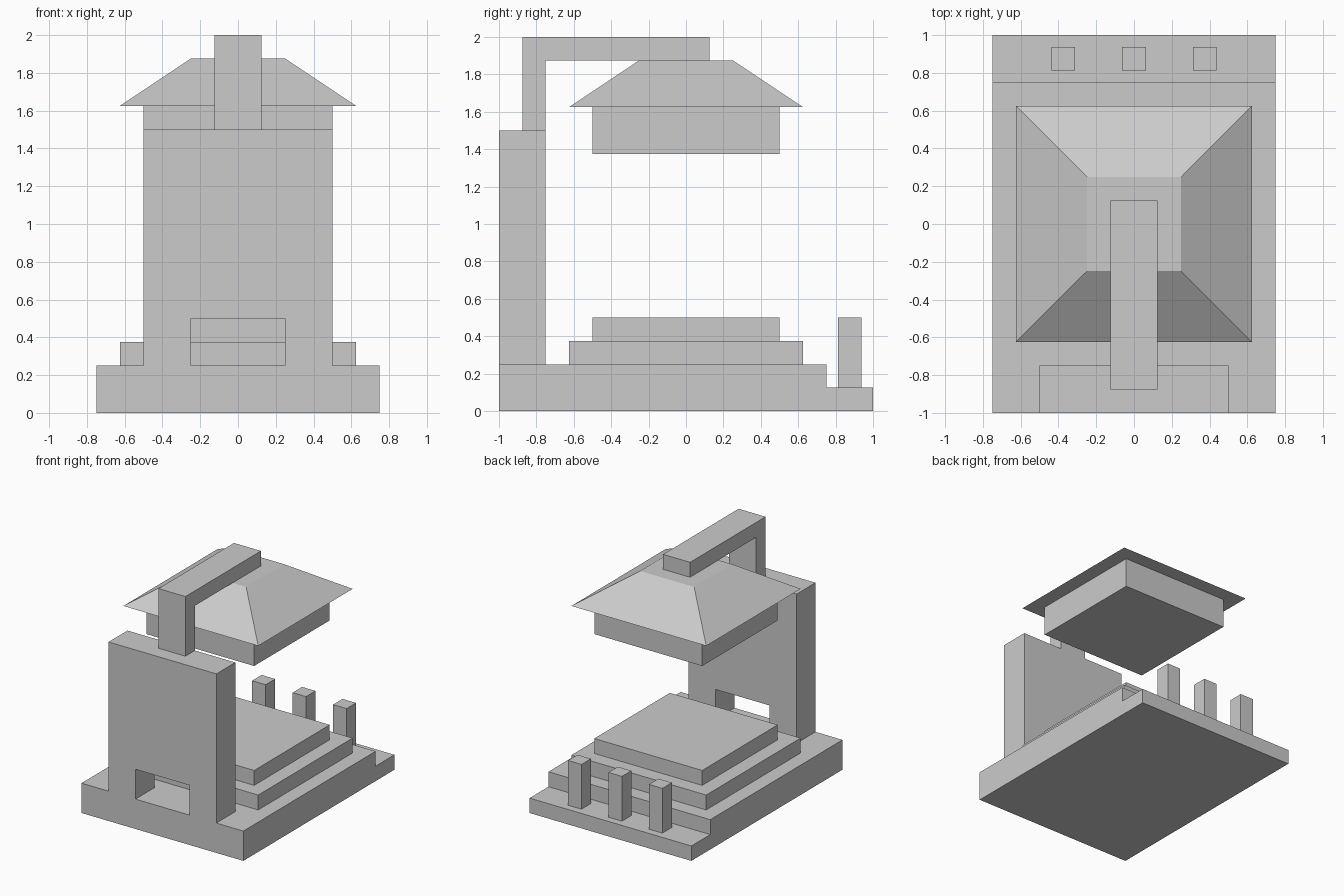
import bpy
import bmesh
from mathutils import Vector

cube = bpy.data.objects.get("Cube")
if cube:
    bpy.data.objects.remove(cube, do_unlink=True)

# Single stone colour
stone = bpy.data.materials.new("plain_grey")
stone.use_nodes = True
grey = (0.6, 0.6, 0.6, 1)
stone.diffuse_color = grey
stone.node_tree.nodes["Principled BSDF"].inputs["Base Color"].default_value = grey


def finish(name, bm):
    bmesh.ops.recalc_face_normals(bm, faces=bm.faces)
    mesh = bpy.data.meshes.new(name)
    bm.to_mesh(mesh)
    bm.free()
    mesh.materials.append(stone)
    obj = bpy.data.objects.new(name, mesh)
    bpy.context.collection.objects.link(obj)
    return obj


def extrude(name, points, depth):
    """Close a flat outline and extrude it along a vector."""
    bm = bmesh.new()
    face = bm.faces.new([bm.verts.new(p) for p in points])
    grown = bmesh.ops.extrude_face_region(bm, geom=[face])["geom"]
    verts = [g for g in grown if isinstance(g, bmesh.types.BMVert)]
    bmesh.ops.translate(bm, verts=verts, vec=Vector(depth))
    return finish(name, bm)


def side_profile(name, yz, half_width):
    return extrude(name, [(-half_width, y, z) for y, z in yz], (2 * half_width, 0, 0))


def tapered_block(name, center, bottom, top, z0, z1):
    """Square block whose half sizes may differ at the bottom and top."""
    bm = bmesh.new()
    bmesh.ops.create_cube(bm, size=2)
    for v in bm.verts:
        half = top if v.co.z > 0 else bottom
        v.co = (center[0] + v.co.x * half, center[1] + v.co.y * half,
                z1 if v.co.z > 0 else z0)
    return finish(name, bm)


# Base slab with a lower step along the back
side_profile("base", [(-1, 0), (1, 0), (1, 0.125), (0.75, 0.125),
                      (0.75, 0.25), (-1, 0.25)], 0.75)

# Stepped platform
tapered_block("platform_lower", (0, 0), 0.625, 0.625, 0.25, 0.375)
tapered_block("platform_upper", (0, 0), 0.5, 0.5, 0.375, 0.5)

# Upright wall with a square-topped opening at its foot
half_wall = [(0.25, 0.5), (0.25, 0.25), (0.5, 0.25), (0.5, 1.5)]
outline = half_wall + [(-x, z) for x, z in reversed(half_wall)]
extrude("wall", [(x, -1, z) for x, z in outline], (0, 0.25, 0))

# Bent arm that carries the hanging head
side_profile("arm", [(-0.875, 1.5), (-0.75, 1.5), (-0.75, 1.875),
                     (0.125, 1.875), (0.125, 2), (-0.875, 2)], 0.125)

# Hanging head and its sloped hood
tapered_block("head", (0, 0), 0.5, 0.5, 1.375, 1.625)
tapered_block("hood", (0, 0), 0.625, 0.25, 1.625, 1.875)

# Row of posts on the step
for label, x in (("right", -0.375), ("middle", 0), ("left", 0.375)):
    tapered_block(label + "_post", (x, 0.875), 0.0625, 0.0625, 0.125, 0.5)
